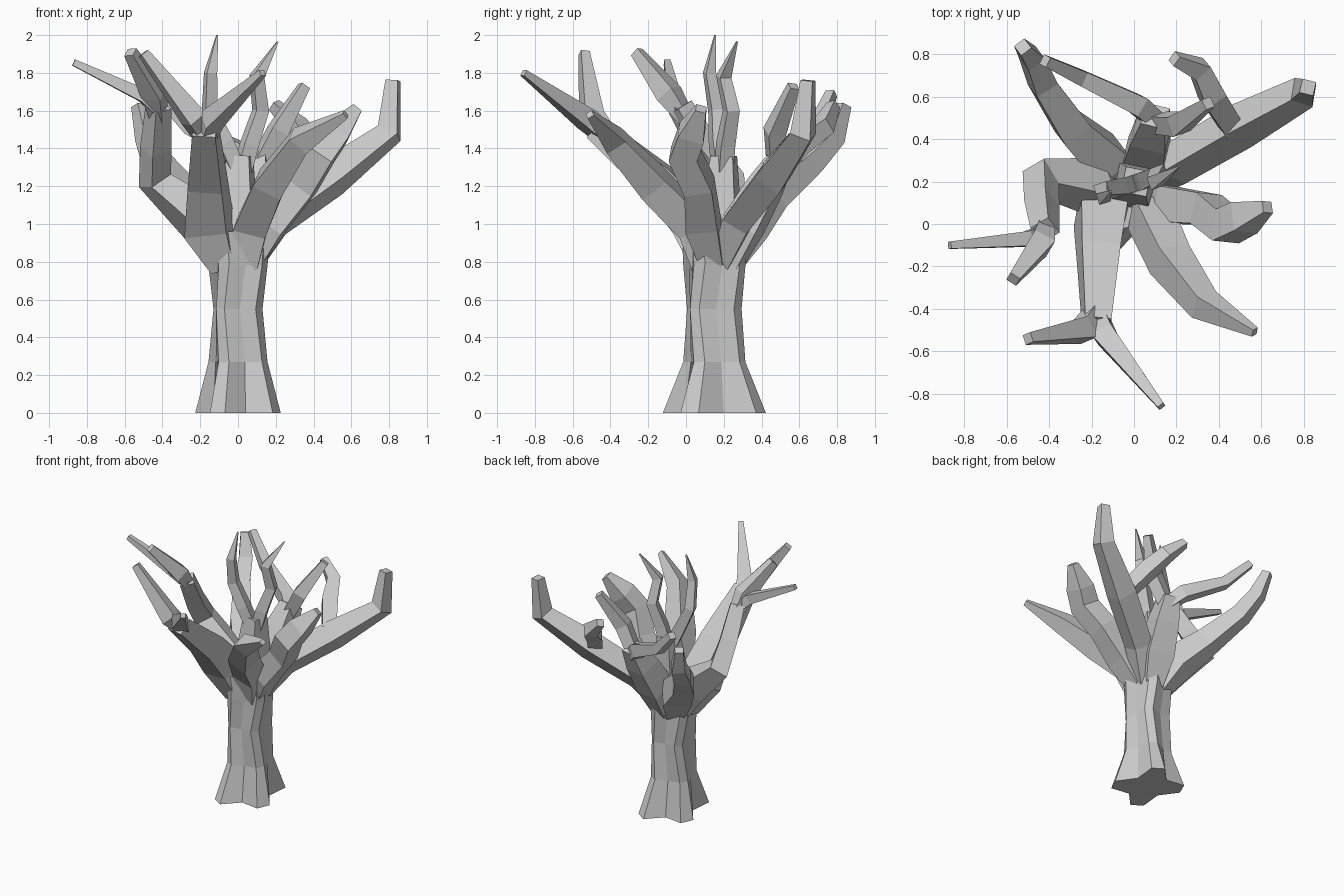
import bpy, bmesh
from math import radians, cos, sin
from mathutils import Vector

limbs = []


def loft(name, rings):
    """Skin a list of equal-length vertex rings and cap both ends."""
    bm = bmesh.new()
    loops = [[bm.verts.new(p) for p in ring] for ring in rings]
    n = len(loops[0])
    for a, b in zip(loops, loops[1:]):
        for i in range(n):
            j = (i + 1) % n
            bm.faces.new((a[i], a[j], b[j], b[i]))
    bm.faces.new(loops[0][::-1])
    bm.faces.new(loops[-1])
    bmesh.ops.recalc_face_normals(bm, faces=bm.faces[:])
    mesh = bpy.data.meshes.new(name)
    bm.to_mesh(mesh)
    bm.free()
    obj = bpy.data.objects.new(name, mesh)
    bpy.context.collection.objects.link(obj)
    return obj


def branch(name, path, diamond=False):
    """Four-sided tapering limb; path items are (x, y, z, half_width)."""
    pts = [Vector(p[:3]) for p in path]
    out = pts[-1] - pts[0]
    out.z = 0
    out.normalize()
    rings = []
    for i, p in enumerate(pts):
        t = Vector((0, 0, 0))
        if i > 0:
            t += (p - pts[i - 1]).normalized()
        if i < len(pts) - 1:
            t += (pts[i + 1] - p).normalized()
        t.normalize()
        side = Vector((-out.y, out.x, 0))
        side = (side - t * side.dot(t)).normalized()
        up = t.cross(side)
        r = path[i][3]
        corners = [(1, 1), (-1, 1), (-1, -1), (1, -1)]
        if diamond:
            corners = [(1.3, 0), (0, 1.3), (-1.3, 0), (0, -1.3)]
        rings.append([p + side * r * a + up * r * b for a, b in corners])
    limbs.append(loft(name, rings))


# Trunk: four blunt root lobes fading into a fluted column
def trunk_ring(z, lobe, valley, twist, sx=1.0):
    ring = []
    for k in range(4):
        a = -118 + 90 * k + twist
        for da, r in ((-11, lobe), (11, lobe), (45, valley)):
            t = radians(a + da)
            ring.append((sx * r * cos(t), 0.15 + r * sin(t), z))
    return ring


tree = loft("tree", [
    trunk_ring(0.0, 0.285, 0.165, 0, 0.83),
    trunk_ring(0.27, 0.172, 0.13, 0, 0.95),
    trunk_ring(0.55, 0.165, 0.125, -12, 0.9),
    trunk_ring(0.78, 0.172, 0.14, 0, 0.95),
    trunk_ring(0.96, 0.18, 0.155, 0, 1.0),
])

# Front limb and its fork
branch("front_limb", [(-0.07, 0.10, 0.77, 0.065), (-0.155, 0.06, 0.99, 0.115),
                      (-0.165, -0.15, 1.23, 0.092), (-0.175, -0.48, 1.51, 0.062)])
branch("front_fork_left", [(-0.17, -0.40, 1.44, 0.04), (-0.235, -0.50, 1.56, 0.055),
                           (-0.50, -0.54, 1.905, 0.024)])
branch("front_fork_right", [(-0.18, -0.40, 1.44, 0.04), (-0.14, -0.52, 1.55, 0.052),
                            (0.13, -0.86, 1.80, 0.017)])

# Front right limb
branch("front_right_limb", [(0.05, 0.09, 0.77, 0.06), (0.07, 0.05, 0.98, 0.095),
                            (0.17, -0.17, 1.21, 0.088), (0.33, -0.38, 1.44, 0.065),
                            (0.57, -0.51, 1.58, 0.02)], True)

# Right limb
branch("right_limb", [(0.07, 0.14, 0.80, 0.06), (0.17, 0.09, 1.0, 0.085),
                      (0.34, 0.07, 1.20, 0.075), (0.44, -0.01, 1.37, 0.075),
                      (0.52, 0.03, 1.48, 0.07), (0.63, 0.08, 1.61, 0.028)])

# Back right limb with upturned end and a side shoot
branch("back_right_limb", [(0.07, 0.19, 0.80, 0.055), (0.19, 0.28, 1.02, 0.08),
                           (0.50, 0.46, 1.25, 0.085), (0.80, 0.62, 1.48, 0.062),
                           (0.82, 0.645, 1.76, 0.036)], True)
branch("back_right_shoot", [(0.46, 0.46, 1.28, 0.05), (0.37, 0.60, 1.43, 0.055),
                            (0.31, 0.73, 1.52, 0.046), (0.19, 0.78, 1.63, 0.027)])

# Back limb and its fork
branch("back_limb", [(0.03, 0.22, 0.78, 0.065), (0.05, 0.30, 0.99, 0.1),
                     (0.08, 0.42, 1.20, 0.085), (0.10, 0.51, 1.36, 0.058)])
branch("back_fork_left", [(0.10, 0.49, 1.30, 0.042), (0.02, 0.56, 1.38, 0.048),
                          (-0.25, 0.69, 1.51, 0.036), (-0.42, 0.77, 1.69, 0.025)])
branch("back_fork_right", [(0.10, 0.48, 1.29, 0.042), (0.21, 0.47, 1.49, 0.048),
                           (0.35, 0.57, 1.73, 0.026)])

# Back left limb
branch("back_left_limb", [(-0.05, 0.21, 0.78, 0.06), (-0.13, 0.30, 0.98, 0.1),
                          (-0.29, 0.45, 1.15, 0.075), (-0.43, 0.66, 1.33, 0.058),
                          (-0.48, 0.78, 1.46, 0.048), (-0.525, 0.835, 1.63, 0.03)])

# Left limb bending forward, with its fork
branch("left_limb", [(-0.08, 0.17, 0.80, 0.06), (-0.19, 0.18, 1.02, 0.1),
                     (-0.44, 0.22, 1.23, 0.068), (-0.435, 0.10, 1.40, 0.06),
                     (-0.42, -0.03, 1.62, 0.05)])
branch("left_fork_outer", [(-0.41, -0.03, 1.59, 0.03), (-0.50, -0.07, 1.68, 0.036),
                           (-0.87, -0.10, 1.855, 0.017)])
branch("left_fork_front", [(-0.42, 0.0, 1.56, 0.035), (-0.44, -0.09, 1.69, 0.054),
                           (-0.57, -0.26, 1.91, 0.027)])

# Central leader splitting into two thin spires
branch("centre_limb", [(0.0, 0.15, 0.80, 0.1), (0.0, 0.19, 1.10, 0.085),
                       (0.01, 0.20, 1.36, 0.06)])
branch("centre_spire_left", [(0.0, 0.19, 1.27, 0.04), (-0.07, 0.17, 1.43, 0.04),
                             (-0.15, 0.16, 1.60, 0.034), (-0.145, 0.125, 1.80, 0.028),
                             (-0.11, 0.155, 2.0, 0.004)])
branch("centre_spire_right", [(0.02, 0.20, 1.27, 0.04), (0.06, 0.21, 1.42, 0.04),
                              (0.12, 0.24, 1.60, 0.035), (0.10, 0.20, 1.78, 0.032),
                              (0.21, 0.27, 1.965, 0.004)])

# Fuse every limb into the trunk so it is one continuous surface
for limb in limbs:
    mod = tree.modifiers.new("join_" + limb.name, 'BOOLEAN')
    mod.operation = 'UNION'
    mod.solver = 'EXACT'
    mod.object = limb
joined = bpy.data.meshes.new_from_object(
    tree.evaluated_get(bpy.context.evaluated_depsgraph_get()))
tree.modifiers.clear()
tree.data = joined
for limb in limbs:
    bpy.data.objects.remove(limb)
